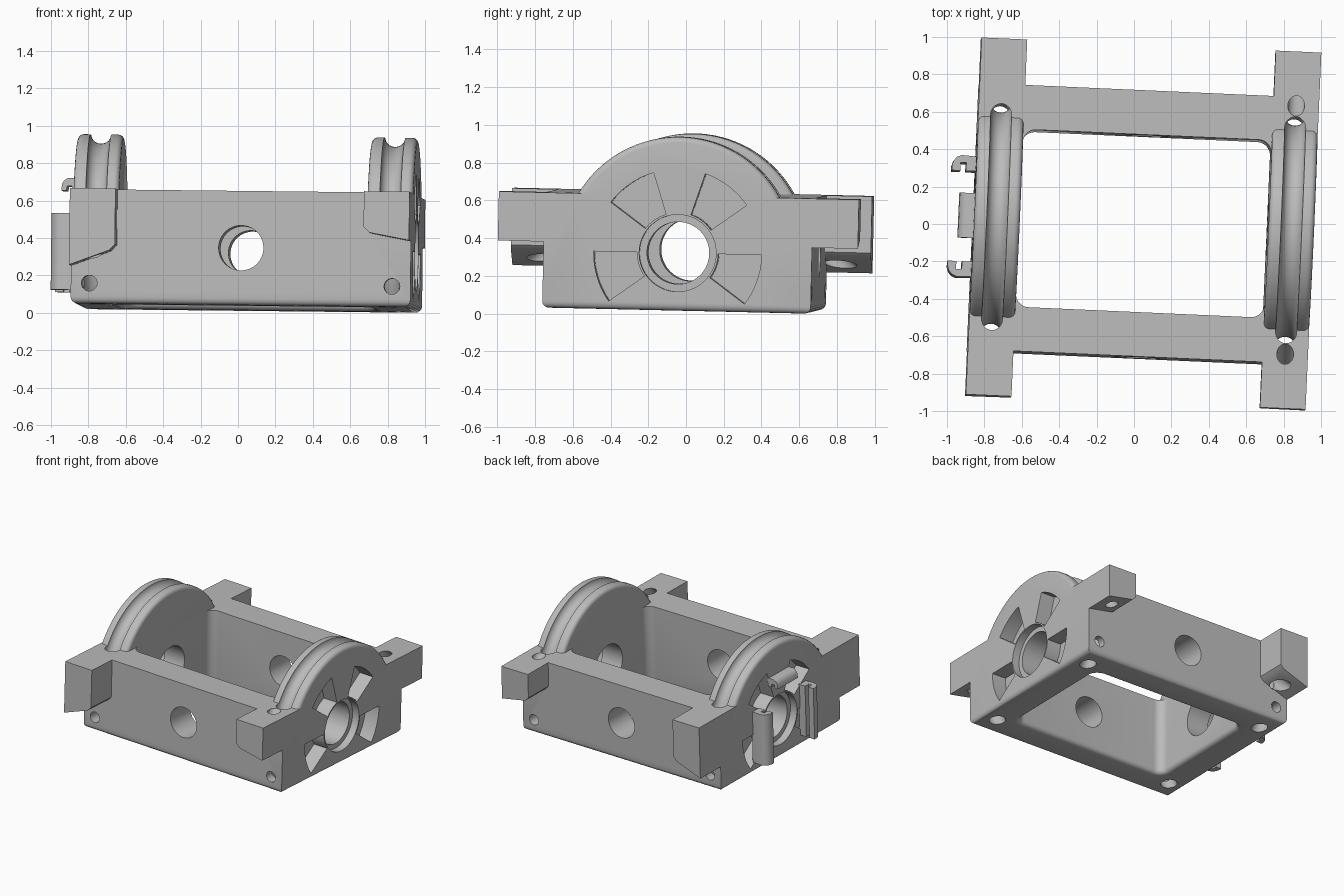
import bpy, bmesh, math
from mathutils import Matrix, Vector

if "Cube" in bpy.data.objects:
    bpy.data.objects.remove(bpy.data.objects["Cube"], do_unlink=True)

grey = bpy.data.materials.new("plain_grey")
grey.use_nodes = True
grey.diffuse_color = (0.5, 0.5, 0.5, 1)
grey.node_tree.nodes["Principled BSDF"].inputs["Base Color"].default_value = grey.diffuse_color

HALF_X, HALF_Y, TOP = 0.909, 0.712, 0.61
IN_X, IN_Y = 0.665, 0.475
MID_X = (HALF_X + IN_X) / 2
AXIS_Z, WHEEL_R = 0.305, 0.615
TO_X = Matrix.Rotation(math.pi / 2, 4, 'Y')


def finish(name, bm):
    bmesh.ops.recalc_face_normals(bm, faces=bm.faces)
    mesh = bpy.data.meshes.new(name)
    bm.to_mesh(mesh)
    bm.free()
    mesh.materials.append(grey)
    ob = bpy.data.objects.new(name, mesh)
    bpy.context.collection.objects.link(ob)
    return ob


def box(name, lo, hi, corner=0):
    bm = bmesh.new()
    bmesh.ops.create_cube(bm, size=1)
    lo, hi = Vector(lo), Vector(hi)
    for v in bm.verts:
        v.co = (lo + hi) / 2 + v.co * (hi - lo)
    if corner:
        upright = [e for e in bm.edges if abs(e.verts[0].co.z - e.verts[1].co.z) > 0.01]
        bmesh.ops.bevel(bm, geom=upright, offset=corner, segments=8, profile=0.5, affect='EDGES')
    return finish(name, bm)


def rod(name, a, b, r, sides=48):
    a, b = Vector(a), Vector(b)
    bm = bmesh.new()
    turn = (b - a).to_track_quat('Z', 'Y').to_matrix().to_4x4()
    bmesh.ops.create_cone(bm, cap_ends=True, segments=sides, radius1=r, radius2=r,
                          depth=(b - a).length, matrix=Matrix.Translation((a + b) / 2) @ turn)
    return finish(name, bm)


def prism(name, points, offset):
    """Extrude a closed loop of 3D points along an offset."""
    bm = bmesh.new()
    face = bm.faces.new([bm.verts.new(p) for p in points])
    out = bmesh.ops.extrude_face_region(bm, geom=[face])["geom"]
    bmesh.ops.translate(bm, vec=offset, verts=[v for v in out if isinstance(v, bmesh.types.BMVert)])
    return finish(name, bm)


def ring(name, x, major, minor, sides=128, tube=24):
    """Torus whose axis runs along x."""
    bm = bmesh.new()
    loops = []
    for i in range(sides):
        a = math.tau * i / sides
        loop = []
        for j in range(tube):
            t = math.tau * j / tube
            r = major + minor * math.cos(t)
            loop.append(bm.verts.new((x + minor * math.sin(t), r * math.cos(a), AXIS_Z + r * math.sin(a))))
        loops.append(loop)
    for i in range(sides):
        p, q = loops[i - 1], loops[i]
        for j in range(tube):
            bm.faces.new((p[j - 1], p[j], q[j], q[j - 1]))
    return finish(name, bm)


def combine(target, other, op='DIFFERENCE'):
    mod = target.modifiers.new(op.title(), 'BOOLEAN')
    mod.object, mod.operation, mod.solver = other, op, 'EXACT'
    bpy.context.view_layer.objects.active = target
    bpy.ops.object.modifier_apply(modifier=mod.name)
    bpy.data.objects.remove(other, do_unlink=True)


# Rectangular frame with a rounded opening and softened underside edges
frame = box("frame", (-HALF_X, -HALF_Y, 0), (HALF_X, HALF_Y, TOP))
combine(frame, box("opening", (-IN_X, -IN_Y, -0.5), (IN_X, IN_Y, 1.5), 0.07))
bm = bmesh.new()
bm.from_mesh(frame.data)
low = [e for e in bm.edges if all(abs(v.co.z) < 1e-4 for v in e.verts) and len(e.link_faces) == 2
       and any(abs(f.normal.z) < 0.5 for f in e.link_faces)]
bmesh.ops.bevel(bm, geom=low, offset=0.035, segments=4, profile=0.5, affect='EDGES')
bm.to_mesh(frame.data)
bm.free()

# Corner lugs with sloping undersides, deeper on the -x side
for sx, inner_z, outer_z in ((1, 0.40, 0.35), (-1, 0.29, 0.2)):
    for sy in (1, -1):
        profile = [(HALF_X, TOP), (HALF_X, outer_z), (IN_X + 0.03, inner_z - 0.01),
                   (IN_X, inner_z + 0.02), (IN_X, TOP)]
        combine(frame, prism("lug", [(sx * x, sy * 0.65, z) for x, z in profile],
                             (0, sy * 0.305, 0)), 'UNION')

# Pulley halves rising from the side walls
for sx in (1, -1):
    bm = bmesh.new()
    bmesh.ops.create_cone(bm, cap_ends=True, segments=128, radius1=WHEEL_R, radius2=WHEEL_R,
                          depth=HALF_X - IN_X, matrix=Matrix.Translation((sx * MID_X, 0, AXIS_Z)) @ TO_X)
    rims = [e for e in bm.edges if any(len(f.verts) > 4 for f in e.link_faces)]
    bmesh.ops.bevel(bm, geom=rims, offset=0.03, segments=4, profile=0.5, affect='EDGES')
    cut = bmesh.ops.bisect_plane(bm, geom=bm.verts[:] + bm.edges[:] + bm.faces[:],
                                 plane_co=(0, 0, 0.52), plane_no=(0, 0, -1), clear_outer=True)
    bmesh.ops.holes_fill(bm, edges=[e for e in bm.edges if e.is_boundary])
    combine(frame, finish("pulley", bm), 'UNION')

# Rope grooves that run on as channels through the walls
for sx in (1, -1):
    combine(frame, ring("groove", sx * MID_X, 0.622, 0.057))

# Bores through the long walls and the side walls, with a shallow counterbore
combine(frame, rod("cross_bore", (0, -1.2, AXIS_Z), (0, 1.2, AXIS_Z), 0.12, 64))
combine(frame, rod("axle_bore", (-1.2, 0, AXIS_Z), (1.2, 0, AXIS_Z), 0.165, 64))
for sx in (1, -1):
    combine(frame, rod("counterbore", (sx * 0.85, 0, AXIS_Z), (sx * 1.1, 0, AXIS_Z), 0.204, 64))

    # Fan shaped recesses between the spokes
    for k in range(4):
        mid = -18 + 72 * k
        arc = [math.radians(mid - 18 + 36 * i / 10) for i in range(11)]
        outline = [(0.445, a) for a in arc] + [(0.215, a) for a in reversed(arc)]
        combine(frame, prism("recess", [(sx * 0.79, r * math.cos(a), AXIS_Z + r * math.sin(a))
                                        for r, a in outline], (sx * 0.3, 0, 0)))

    # Slanted cord holes under the lugs, and small holes in the end faces
    for sy in (1, -1):
        x = sx * MID_X
        if sx > 0:
            combine(frame, rod("cord_hole", (x, sy * 0.91, 0.25), (x, sy * 0.63, 0.66), 0.045, 32))
        else:
            combine(frame, rod("cord_hole", (x, sy * 0.92, 0.13), (x, sy * 0.62, 0.40), 0.055, 32))
        combine(frame, rod("pin_hole", (sx * 0.81, sy * 0.8, 0.108), (sx * 0.81, sy * 0.59, 0.108), 0.042, 32))

# Upright cable hooks and a top hook on the -x side
parts = [frame]
hook = [(-0.9, 0.32), (-0.985, 0.325), (-1.01, 0.315), (-1.028, 0.295), (-1.036, 0.27), (-1.036, 0.242),
        (-0.99, 0.242), (-0.99, 0.285), (-0.96, 0.285), (-0.96, 0.242), (-0.9, 0.242)]
for sy, label in ((1, "back_hook"), (-1, "front_hook")):
    parts.append(prism(label, [(x, sy * y, 0.08) for x, y in hook], (0, 0, 0.41)))
lip = [(-0.9, 0.683), (-0.955, 0.683), (-0.975, 0.672), (-0.988, 0.652), (-0.992, 0.615),
       (-0.965, 0.615), (-0.96, 0.64), (-0.935, 0.64), (-0.93, 0.615), (-0.9, 0.615)]
parts.append(prism("top_hook", [(x, -0.12, z) for x, z in lip], (0, 0.24, 0)))

# Set the slight lean of the whole piece, then centre it on the ground
lean = (Matrix.Rotation(math.radians(-2.55), 4, 'Z') @ Matrix.Rotation(math.radians(0.63), 4, 'Y')
        @ Matrix.Rotation(math.radians(-1.32), 4, 'X'))
for ob in parts:
    ob.data.transform(lean)
pts = [v.co for ob in parts for v in ob.data.vertices]
lo = [min(p[i] for p in pts) for i in range(3)]
hi = [max(p[i] for p in pts) for i in range(3)]
shift = Matrix.Translation((-(lo[0] + hi[0]) / 2, -(lo[1] + hi[1]) / 2, -lo[2]))
for ob in parts:
    ob.data.transform(shift)
    bpy.ops.object.select_all(action='DESELECT')
    ob.select_set(True)
    bpy.context.view_layer.objects.active = ob
    bpy.ops.object.shade_smooth_by_angle(angle=math.radians(30))
